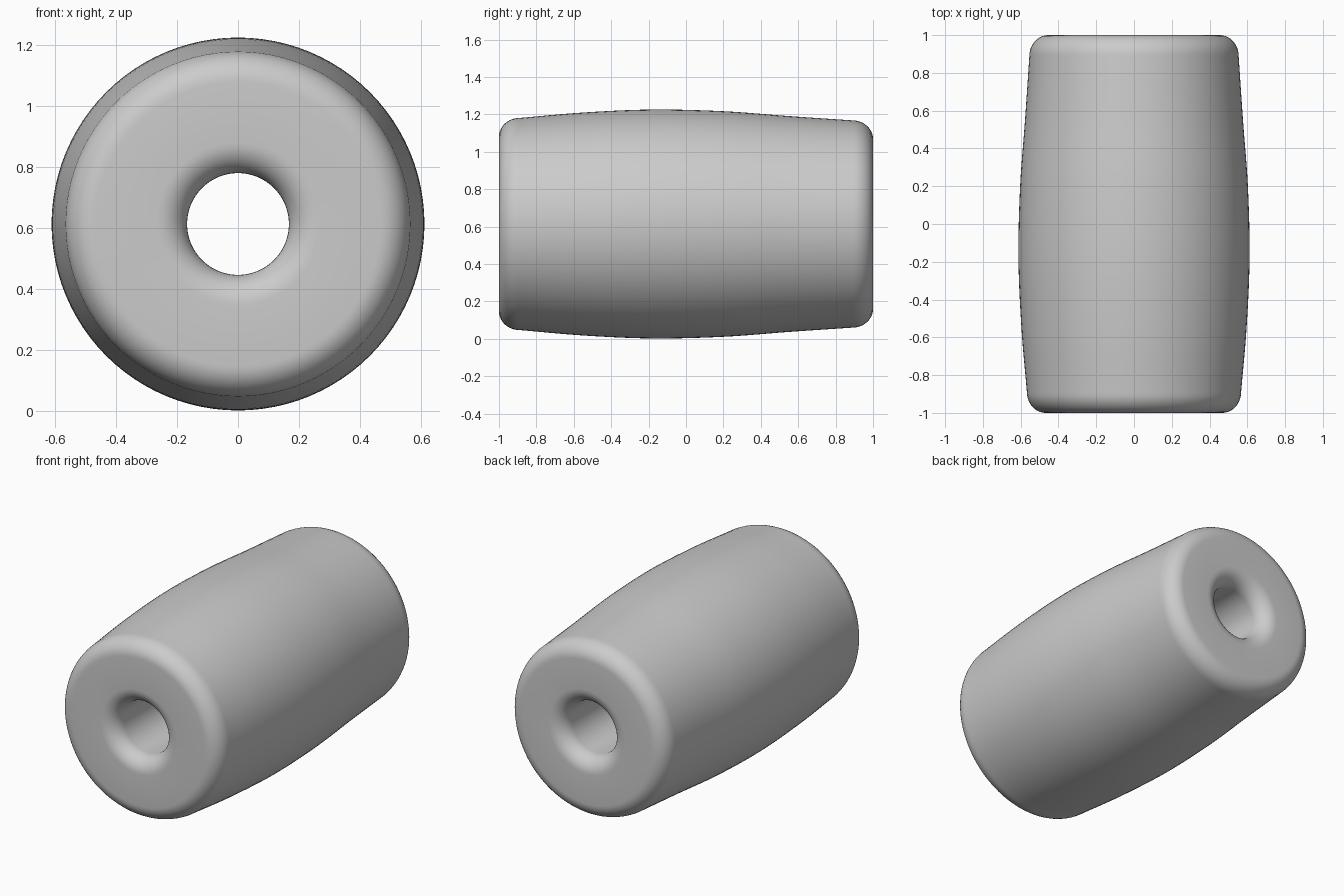
import bpy
import bmesh
import math
from mathutils import Matrix, Vector

cube = bpy.data.objects.get("Cube")
if cube:
    bpy.data.objects.remove(cube, do_unlink=True)

SEGMENTS = 96
AXIS_Z = 0.614
HOLE = 0.167       # bore radius
LIP = 0.10         # rounding of the bore mouths
EDGE = 0.10        # rounding of the outer rims


def arc(y, r, size_y, size_r, start, end, steps=10):
    """Points (y, r) along an elliptical arc, angles in degrees."""
    angles = [math.radians(start + (end - start) * i / steps) for i in range(steps + 1)]
    return [(y + size_y * math.cos(a), r + size_r * math.sin(a)) for a in angles]


def smooth_curve(points, steps=6):
    """Catmull-Rom curve through the given (y, r) points."""
    pts = [Vector(p) for p in points]
    pts = [2 * pts[0] - pts[1]] + pts + [2 * pts[-1] - pts[-2]]
    out = []
    for a, b, c, d in zip(pts, pts[1:], pts[2:], pts[3:]):
        for i in range(steps):
            t = i / steps
            out.append(tuple(b + (c - a) * t / 2 + (2 * a - 5 * b + 4 * c - d) * t**2 / 2
                             + (3 * b - a - 3 * c + d) * t**3 / 2))
    return out + [tuple(pts[-2])]


# Closed cross-section: front mouth, front rim, bulging side, back rim, back mouth
side = smooth_curve([(-0.89, 0.567), (-0.55, 0.596), (-0.18, 0.612),
                     (0.2, 0.603), (0.55, 0.577), (0.89, 0.554)])
front_r, back_r = side[0][1], side[-1][1]
profile = arc(LIP - 1, HOLE + LIP, LIP, LIP, 270, 180)
profile += arc(-0.89, front_r - EDGE, 0.11, EDGE, 180, 90)
profile += side[1:-1]
profile += arc(0.89, back_r - EDGE, 0.11, EDGE, 90, 0)
profile += arc(1 - LIP, HOLE + LIP, LIP, LIP, 0, -90)

# Bead body: spin the cross-section around the y axis
bm = bmesh.new()
verts = [bm.verts.new((r, y, 0)) for y, r in profile]
edges = [bm.edges.new((a, b)) for a, b in zip(verts, verts[1:] + verts[:1])]
bmesh.ops.spin(bm, geom=verts + edges, cent=(0, 0, 0), axis=(0, 1, 0),
               angle=math.tau, steps=SEGMENTS, use_merge=True)
bmesh.ops.remove_doubles(bm, verts=bm.verts[:], dist=0.0001)
bmesh.ops.recalc_face_normals(bm, faces=bm.faces[:])
mesh = bpy.data.meshes.new("bead_body")
bm.to_mesh(mesh)
bm.free()
mesh.transform(Matrix.Translation((0, 0, AXIS_Z)))
body = bpy.data.objects.new("bead_body", mesh)
bpy.context.collection.objects.link(body)

# Plain grey finish
grey = bpy.data.materials.new("plain_grey")
grey.use_nodes = True
color = (0.6, 0.6, 0.6, 1)
grey.diffuse_color = color
grey.node_tree.nodes["Principled BSDF"].inputs["Base Color"].default_value = color
mesh.materials.append(grey)

bpy.context.view_layer.objects.active = body
body.select_set(True)
bpy.ops.object.shade_smooth_by_angle(angle=math.radians(40))
